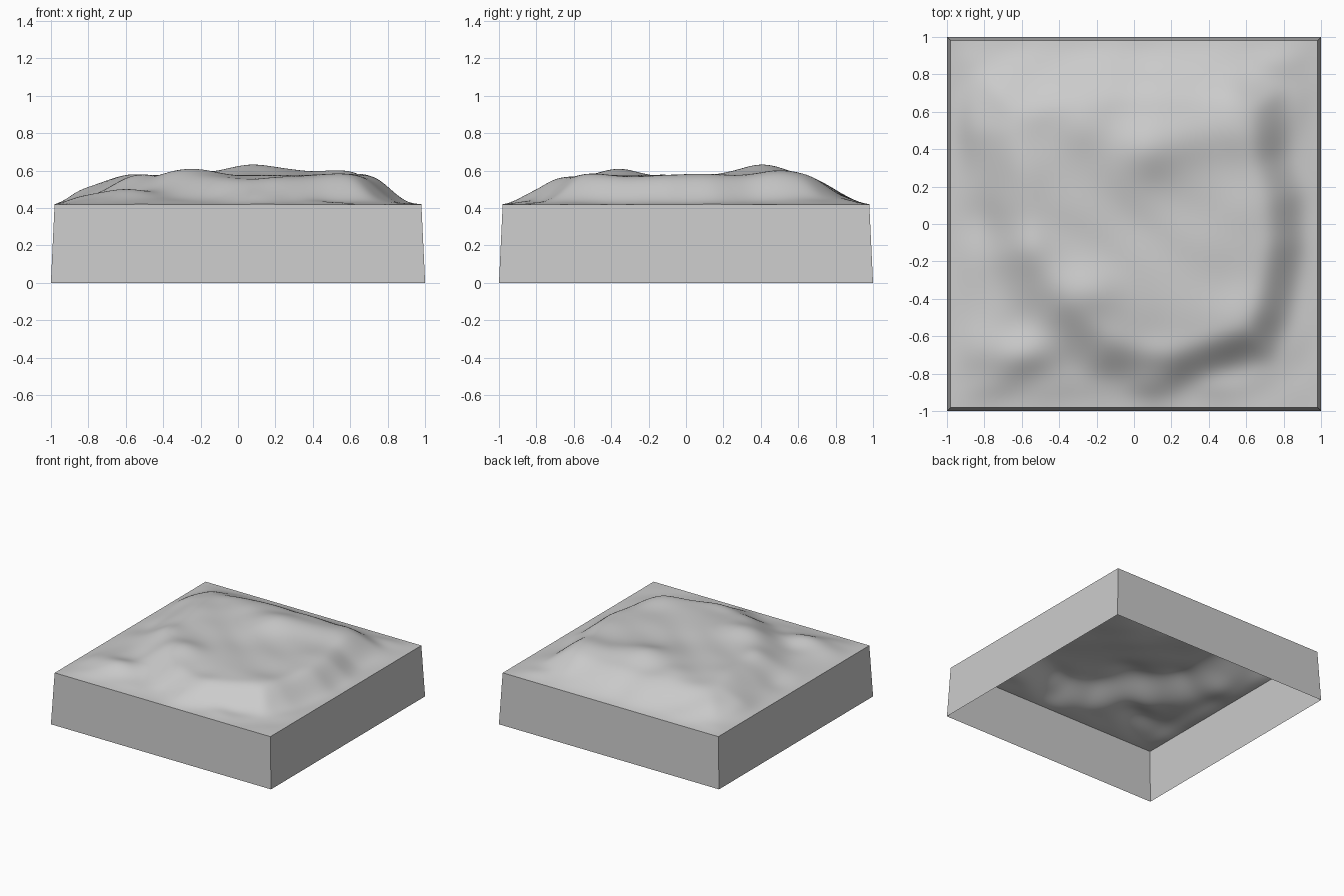
import bpy, bmesh, math
from mathutils import Vector

if "Cube" in bpy.data.objects:
    bpy.data.objects.remove(bpy.data.objects["Cube"])

N = 100          # grid resolution
TOP = 0.98       # half width of the terrain
RIM = 0.42       # height of the terrain edge

# Outline of the raised plateau (middle of its slope)
PLATEAU = [(-.74, .72), (-.80, .50), (-.72, .20), (-.66, -.15), (-.46, -.50),
           (-.18, -.71), (.05, -.77), (.20, -.78), (.28, -.76), (.45, -.70),
           (.68, -.65), (.75, -.48), (.82, -.10), (.81, .15), (.74, .35),
           (.73, .68), (.52, .77), (.20, .76), (-.10, .77), (-.45, .75)]

# Rounded hills and hollows: x, y, radius x, radius y, height
BUMPS = [(.05, .40, .16, .17, .062), (.28, .47, .15, .15, .030),
         (.55, .50, .14, .15, .042), (-.28, .53, .15, .13, .026),
         (-.26, -.36, .18, .12, .038), (-.55, .30, .13, .14, .020),
         (.50, -.48, .18, .12, .018), (.02, 0, .24, .15, -.010),
         (.10, -.60, .10, .12, -.010), (-.60, -.69, .22, .11, .052),
         (-.55, -.12, .10, .12, .020), (.60, .05, .18, .12, .016),
         (.08, -.86, .14, .08, .035), (.42, -.86, .10, .07, .018),
         (-.82, .05, .08, .12, -.015), (-.86, .50, .10, .20, .018)]


def smooth(t):
    t = min(max(t, 0), 1)
    return t * t * (3 - 2 * t)


def signed_distance(x, y):
    """Distance to the plateau outline, positive inside."""
    p, best, inside = Vector((x, y)), 9, False
    for i, b in enumerate(PLATEAU):
        a, b = Vector(PLATEAU[i - 1]), Vector(b)
        ab = b - a
        t = min(max((p - a).dot(ab) / ab.length_squared, 0), 1)
        best = min(best, (p - a - ab * t).length)
        if (a.y > y) != (b.y > y) and x < a.x + ab.x * (y - a.y) / ab.y:
            inside = not inside
    return best if inside else -best


def height(x, y):
    dx, dy = TOP - abs(x), TOP - abs(y)
    edge = min(dx, dy)
    # gentle rise from the rim, stronger away from the front right corner
    gentle = smooth((y - x + .9) / 1.2)
    rise = (.012 + .040 * gentle) * (1 - math.exp(-dx * 8)) * (1 - math.exp(-dy * 8))
    # plateau slope, wider on the left
    wide = .24 + .12 * smooth(.2 - x)
    h = rise + (.138 - .040 * gentle) * smooth(signed_distance(x, y) / wide + .5)
    for bx, by, rx, ry, k in BUMPS:
        h += k * math.exp(-((x - bx) / rx) ** 2 - ((y - by) / ry) ** 2)
    # small ripples over the ground
    h += .007 * math.sin(9 * x + 3 * math.sin(4 * y)) * math.sin(8 * y + 2 * math.sin(5 * x))
    return RIM + h * min(1, max(edge, 0) / .10 + .03)


# Terrain surface
bm = bmesh.new()
bmesh.ops.create_grid(bm, x_segments=N, y_segments=N, size=TOP)
for v in bm.verts:
    v.co.z = height(v.co.x, v.co.y)

# Soften the creases
inner = [v for v in bm.verts if not v.is_boundary]
for _ in range(6):
    mean = [sum(e.other_vert(v).co.z for e in v.link_edges) / 4 for v in inner]
    for v, z in zip(inner, mean):
        v.co.z = z

# Slightly flared side walls, open underneath
rim = [e for e in bm.edges if e.is_boundary]
walls = bmesh.ops.extrude_edge_only(bm, edges=rim)["geom"]
for v in walls:
    if isinstance(v, bmesh.types.BMVert):
        v.co = (v.co.x / TOP, v.co.y / TOP, 0)
bmesh.ops.recalc_face_normals(bm, faces=bm.faces)
if sum(f.normal.z for f in bm.faces) < 0:
    bmesh.ops.reverse_faces(bm, faces=bm.faces)

mesh = bpy.data.meshes.new("terrain_block")
bm.to_mesh(mesh)
bm.free()
obj = bpy.data.objects.new("terrain_block", mesh)
bpy.context.collection.objects.link(obj)
bpy.context.view_layer.objects.active = obj
obj.select_set(True)
bpy.ops.object.shade_smooth_by_angle(angle=math.radians(35))
